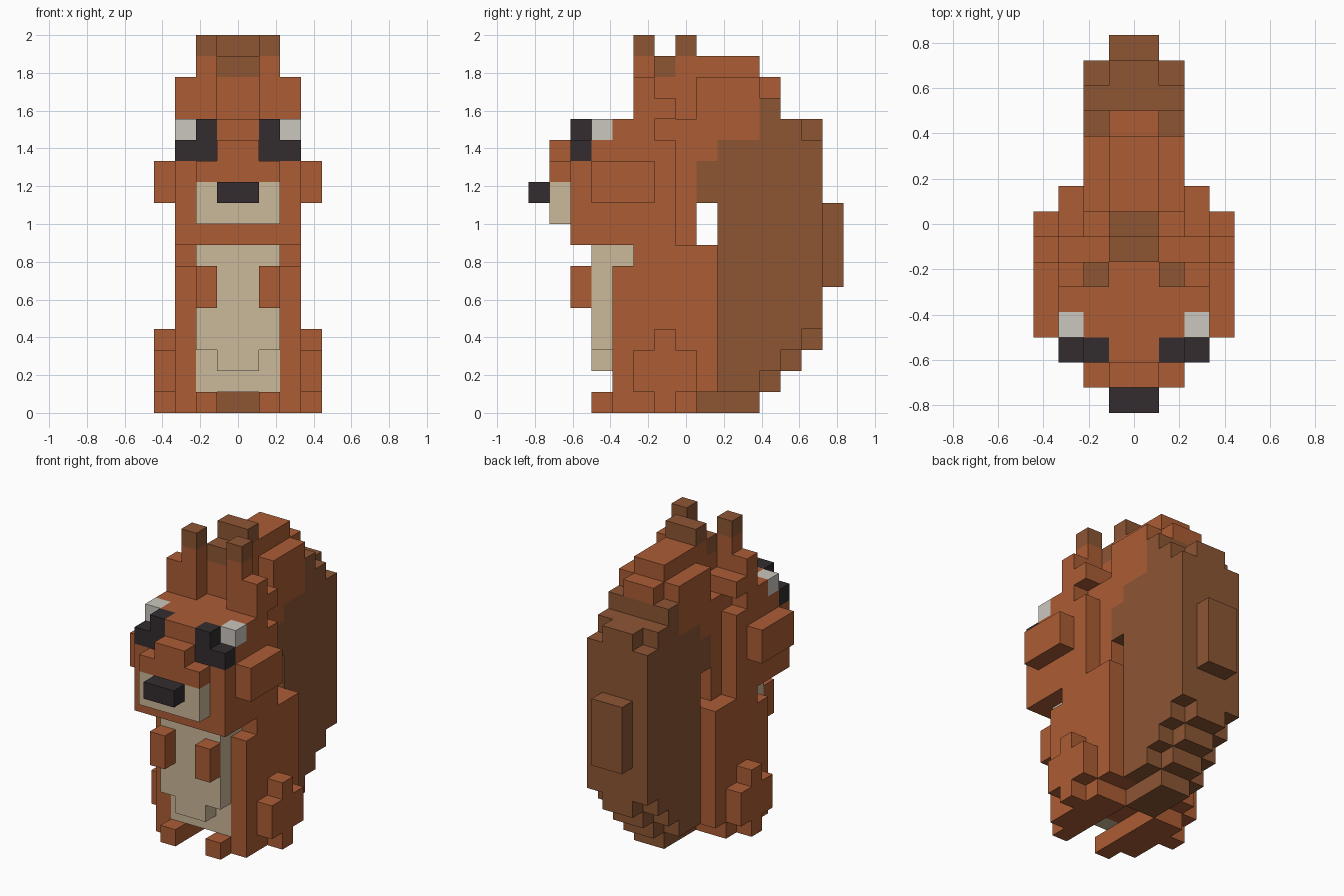
import bpy, bmesh
from mathutils import Matrix, Vector

if "Cube" in bpy.data.objects:
    bpy.data.objects.remove(bpy.data.objects["Cube"])

U = 2 / 18      # size of one block
DEPTH = 7.5     # half the depth in blocks


def material(name, r, g, b):
    m = bpy.data.materials.new(name)
    m.use_nodes = True
    col = [((c / 255 + 0.055) / 1.055) ** 2.4 for c in (r, g, b)] + [1]
    m.diffuse_color = col
    m.node_tree.nodes["Principled BSDF"].inputs["Base Color"].default_value = col
    return m


ORANGE = material("orange fur", 172, 93, 53)
BROWN = material("brown fur", 141, 86, 52)
CREAM = material("cream fur", 203, 184, 155)
DARK = material("dark eye and nose", 51, 44, 46)
WHITE = material("eye white", 203, 199, 191)


def part(name, mat, *boxes, mirror=False):
    """Join boxes given as x, y, z block ranges; y counts back from the nose."""
    bm = bmesh.new()
    for x0, x1, y0, y1, z0, z1 in boxes:
        spans = [(x0, x1), (-x1, -x0)] if mirror else [(x0, x1)]
        for a, b in spans:
            size = Vector((b - a, y1 - y0, z1 - z0)) * U
            mid = Vector(((a + b) / 2, (y0 + y1) / 2 - DEPTH, (z0 + z1) / 2)) * U
            bmesh.ops.create_cube(bm, size=1, matrix=Matrix.LocRotScale(mid, None, size))
    me = bpy.data.meshes.new(name)
    bm.to_mesh(me)
    bm.free()
    me.materials.append(mat)
    ob = bpy.data.objects.new(name, me)
    bpy.context.collection.objects.link(ob)
    return ob


# Face
part("nose", DARK, (-1, 1, 0, 1, 10, 11))
part("muzzle", CREAM, (-2, 2, 1, 2, 9, 11))
part("snout_bridge", ORANGE, (-2, 2, 1, 2, 11, 12), (-1, 1, 1, 2, 12, 13))
part("eyes", DARK, (1, 3, 2, 3, 12, 13), (1, 2, 2, 3, 13, 14), mirror=True)
part("eye_whites", WHITE, (2, 3, 3, 4, 13, 14), mirror=True)
part("cheeks", ORANGE, (3, 4, 3, 6, 10, 12), mirror=True)

# Head
part("head", ORANGE, (-3, 3, 2, 7, 8, 12), (-3, 3, 3, 7, 12, 13),
     (-1, 1, 2, 3, 12, 14), (-2, 2, 3, 4, 13, 14), (-3, 3, 4, 6, 13, 14),
     (-2, 2, 6, 8, 8, 14), (-2, 2, 8, 9, 12, 13))

# Ears
part("ears", ORANGE, (1, 2, 5, 6, 14, 17), (2, 3, 5, 6, 14, 16),
     (1, 3, 6, 7, 14, 15), mirror=True)
part("ear_tips", BROWN, (1, 2, 5, 6, 17, 18), mirror=True)

# Body
part("body", ORANGE, (-3, 3, 5, 8, 1, 8), (-3, -2, 4, 5, 1, 7),
     (2, 3, 4, 5, 1, 7), (-3, 3, 8, 9, 1, 8))
part("belly", CREAM, (-2, 2, 4, 5, 1, 8), (-2, 2, 3, 4, 3, 8), (-1, 1, 3, 4, 2, 3))
part("arms", ORANGE, (1, 2, 2, 3, 5, 7), mirror=True)
part("hips", ORANGE, (3, 4, 5, 8, 1, 3), (3, 4, 6, 7, 0, 4), mirror=True)
part("feet", ORANGE, (1, 2, 3, 5, 0, 1), (1, 3, 4, 8, 0, 1), mirror=True)

# Tail
part("tail", BROWN, (-1, 1, 8, 11, 0, 1), (-2, 2, 9, 11, 1, 2),
     (-1, 1, 11, 12, 1, 2), (-2, 2, 9, 12, 2, 3), (-1, 1, 12, 13, 2, 3),
     (-2, 2, 9, 13, 3, 13), (-2, 2, 11, 13, 13, 14), (-2, 2, 13, 14, 4, 13),
     (-1, 1, 13, 14, 3, 14), (-1, 1, 14, 15, 6, 10), (-2, 2, 8, 9, 10, 12),
     (-2, 2, 11, 12, 14, 15))
part("tail_curl", ORANGE, (-2, 2, 8, 11, 13, 16), (-1, 1, 7, 11, 16, 17),
     (-1, 1, 7, 8, 14, 16), (-1, 1, 6, 7, 14, 16), (-1, 1, 11, 12, 15, 16))
part("tail_tip", BROWN, (-1, 1, 6, 7, 16, 17), (-1, 1, 7, 8, 17, 18))
